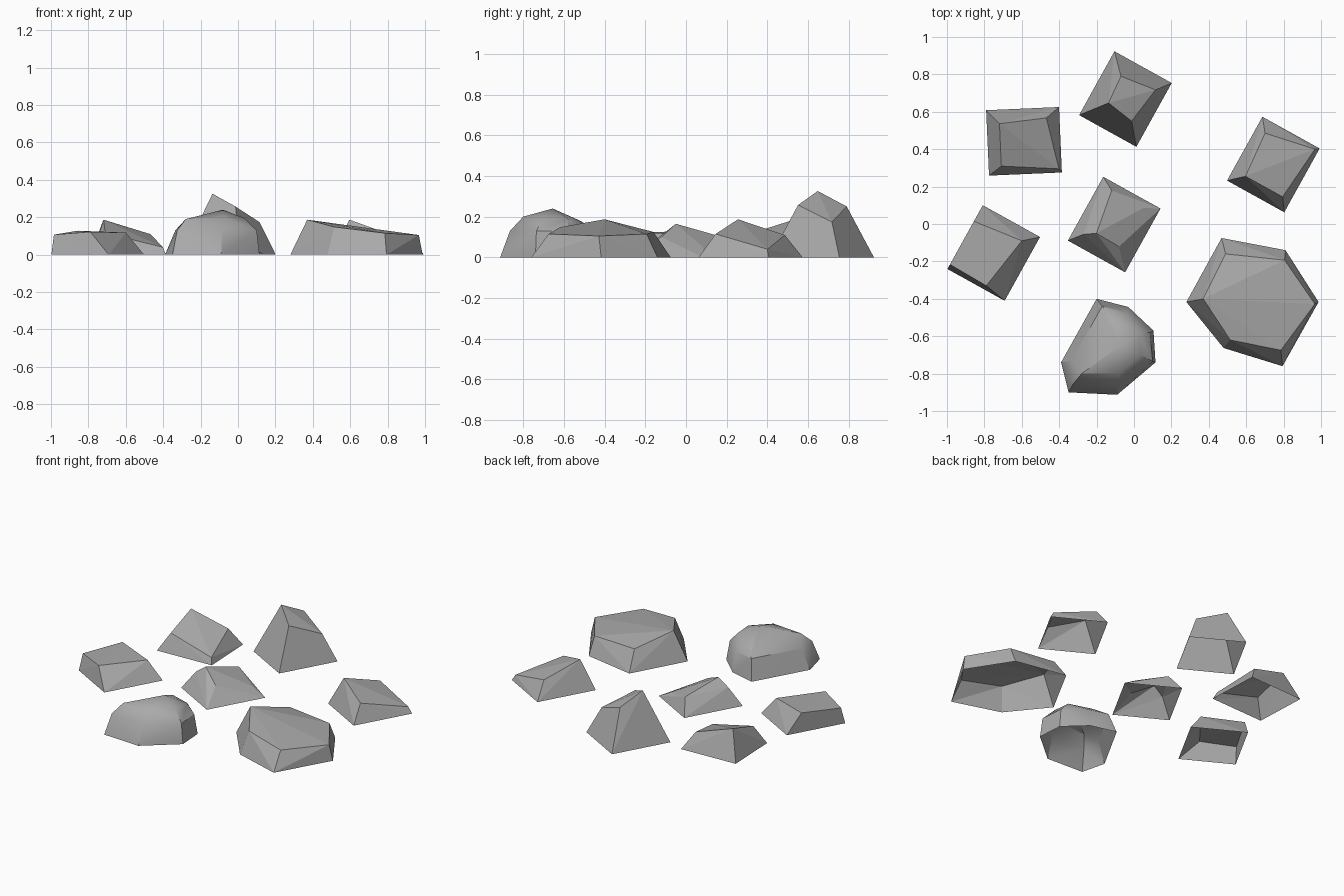
import bpy
import bmesh
import math
from mathutils import Matrix, Vector

old_cube = bpy.data.objects.get("Cube")
if old_cube:
    bpy.data.objects.remove(old_cube, do_unlink=True)

# One plain stone colour
stone = bpy.data.materials.new("stone_grey")
stone.use_nodes = True
stone.diffuse_color = (0.4, 0.4, 0.4, 1)
shader = stone.node_tree.nodes["Principled BSDF"]
shader.inputs["Base Color"].default_value = stone.diffuse_color
shader.inputs["Roughness"].default_value = 0.9


def make_rock(name, points, matrix=Matrix.Identity(4), smooth_angle=None):
    """Wrap a convex shell around the points and leave its underside open."""
    bm = bmesh.new()
    for point in points:
        bm.verts.new(matrix @ Vector(point))
    bmesh.ops.convex_hull(bm, input=bm.verts[:])
    loose = [v for v in bm.verts if not v.link_faces]
    bmesh.ops.delete(bm, geom=loose, context="VERTS")
    if smooth_angle is None:
        bmesh.ops.dissolve_limit(bm, angle_limit=math.radians(3),
                                 verts=bm.verts[:], edges=bm.edges[:])
    bmesh.ops.recalc_face_normals(bm, faces=bm.faces[:])
    underside = [f for f in bm.faces if all(v.co.z < 0.001 for v in f.verts)]
    bmesh.ops.delete(bm, geom=underside, context="FACES")

    mesh = bpy.data.meshes.new(name)
    bm.to_mesh(mesh)
    bm.free()
    mesh.materials.append(stone)
    rock = bpy.data.objects.new(name, mesh)
    bpy.context.collection.objects.link(rock)

    if smooth_angle is not None:
        bpy.ops.object.select_all(action="DESELECT")
        rock.select_set(True)
        bpy.context.view_layer.objects.active = rock
        bpy.ops.object.shade_smooth_by_angle(angle=math.radians(smooth_angle))
    return rock


def make_block(name, centre, turn, crown):
    """A rock with the shared rectangular footprint and its own crown."""
    half_length, half_width = 0.195, 0.175
    footprint = [(sx * half_length, sy * half_width, 0)
                 for sx in (-1, 1) for sy in (-1, 1)]
    place = (Matrix.Translation((centre[0], centre[1], 0))
             @ Matrix.Rotation(math.radians(turn), 4, "Z"))
    make_rock(name, footprint + crown, place)


# Two copies of a slanted block
slanted_crown = [(-0.127, -0.127, 0.115), (0.18, -0.155, 0.04),
                 (0.125, 0.12, 0.11), (-0.127, 0.1, 0.187)]
make_block("back_right_rock", (-0.588, 0.442), 2.5, slanted_crown)
make_block("back_left_rock", (0.745, 0.318), 61, slanted_crown)

# Tall block with a steep tilted top
make_block("tall_back_rock", (-0.046, 0.668), 61,
           [(0.095, 0.08, 0.25), (0.121, -0.117, 0.174),
            (-0.087, -0.086, 0.257), (-0.062, 0.069, 0.326)])

# Small ridged block in the middle
make_block("middle_rock", (-0.106, -0.003), 61,
           [(-0.125, 0.118, 0.115), (-0.087, 0.06, 0.165),
            (-0.09, -0.08, 0.1), (0.153, -0.094, 0.05), (0.153, 0.1, 0.1)])

# Flat-topped block leaning outward
make_block("side_rock", (-0.75, -0.155), 61,
           [(0.097, 0.175, 0.128), (0.13, -0.1, 0.118),
            (-0.172, -0.05, 0.122), (-0.167, 0.175, 0.107)])

# Broad six-sided slab
slab_base = [(0.468, -0.075), (0.81, -0.14), (0.987, -0.417),
             (0.794, -0.76), (0.479, -0.663), (0.28, -0.417)]
slab_crown = [(0.49, -0.16, 0.125), (0.805, -0.193, 0.115),
              (0.967, -0.428, 0.105), (0.785, -0.675, 0.115),
              (0.515, -0.62, 0.148), (0.37, -0.4, 0.187)]
make_rock("broad_slab", [(x, y, 0) for x, y in slab_base] + slab_crown)

# Rounded boulder: base ring, waist ring and domed cap
boulder_base = [(-0.2, -0.4), (-0.03, -0.444), (0.104, -0.57), (0.115, -0.74),
                (-0.09, -0.913), (-0.35, -0.9), (-0.39, -0.74)]
boulder_waist = [(-0.17, -0.44), (-0.04, -0.475), (0.085, -0.58),
                 (0.1, -0.735), (-0.085, -0.865), (-0.325, -0.855),
                 (-0.335, -0.73)]
boulder_cap = [(-0.28, -0.8, 0.19), (-0.08, -0.655, 0.24), (0.03, -0.58, 0.19),
               (0.035, -0.7, 0.195), (-0.08, -0.8, 0.2), (-0.11, -0.52, 0.18)]
make_rock("rounded_boulder",
          [(x, y, 0) for x, y in boulder_base]
          + [(x, y, 0.13) for x, y in boulder_waist] + boulder_cap,
          smooth_angle=30)
